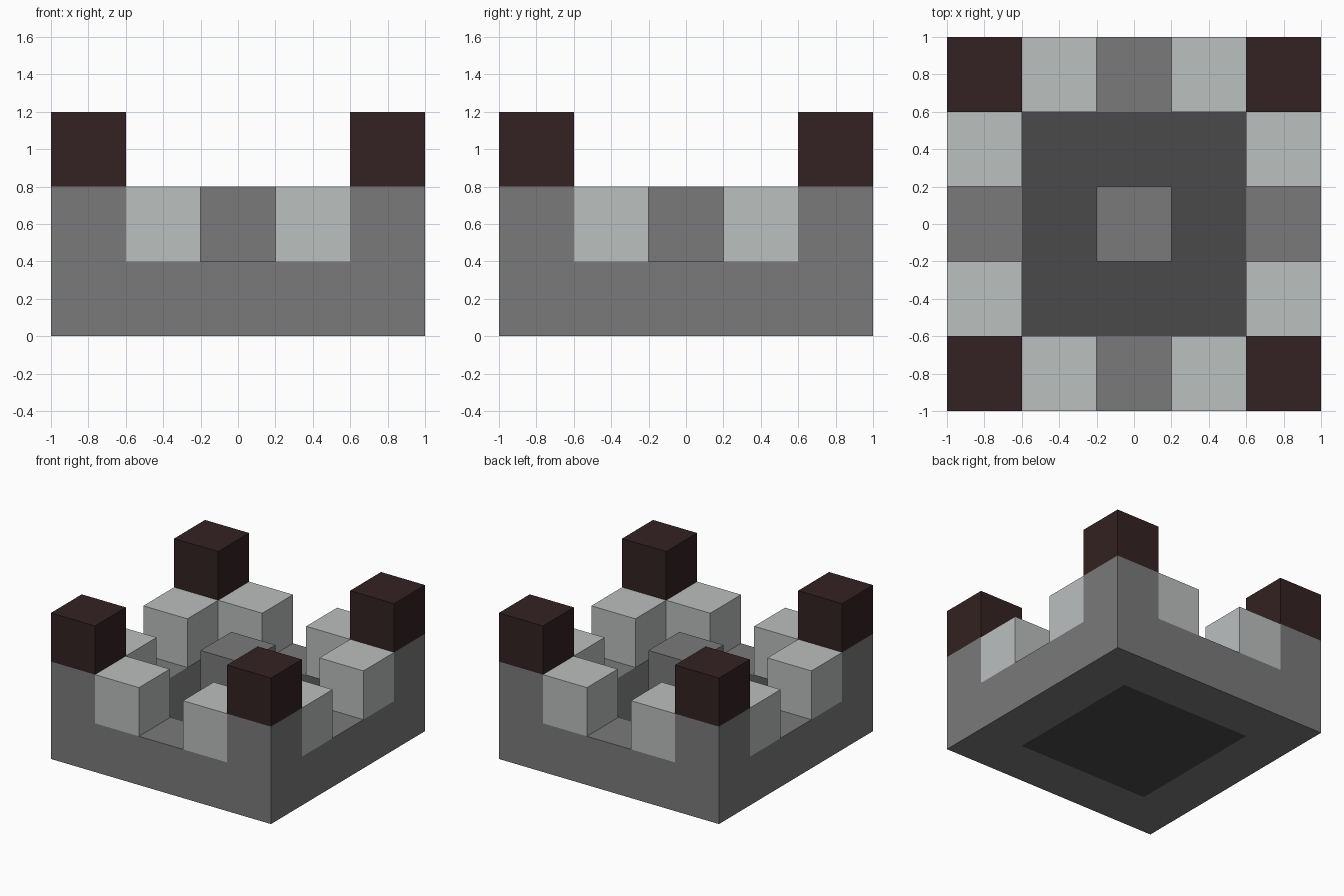
import bpy
import bmesh
from mathutils import Matrix, Vector

cube = bpy.data.objects.get("Cube")
if cube:
    bpy.data.objects.remove(cube, do_unlink=True)

CELL = 0.4


def material(name, r, g, b):
    mat = bpy.data.materials.new(name)
    mat.use_nodes = True
    mat.diffuse_color = (r, g, b, 1)
    mat.node_tree.nodes["Principled BSDF"].inputs["Base Color"].default_value = (r, g, b, 1)
    return mat


grey = material("mid grey stone", 0.195, 0.195, 0.195)
dark = material("dark grey stone", 0.068, 0.068, 0.068)
pale = material("pale stone", 0.50, 0.523, 0.52)
brown = material("dark brown", 0.034, 0.016, 0.016)


def block(name, mat, cell, size=(1, 1, 1)):
    """Box centred on a grid cell, with its base on the given layer."""
    bm = bmesh.new()
    bmesh.ops.create_cube(bm, size=CELL)
    bmesh.ops.transform(bm, matrix=Matrix.Diagonal((*size, 1)), verts=bm.verts)
    x, y, layer = cell
    bmesh.ops.translate(bm, vec=Vector((x, y, layer + size[2] / 2)) * CELL, verts=bm.verts)
    mesh = bpy.data.meshes.new(name)
    bm.to_mesh(mesh)
    bm.free()
    mesh.materials.append(mat)
    obj = bpy.data.objects.new(name, mesh)
    bpy.context.collection.objects.link(obj)
    return obj


# Base: square slab with a darker square on its top and underside
base = block("base", grey, (0, 0, 0), (5, 5, 1))
base.data.materials.append(dark)
bm = bmesh.new()
bm.from_mesh(base.data)
for axis in (Vector((1, 0, 0)), Vector((0, 1, 0))):
    for side in (-1, 1):
        bmesh.ops.bisect_plane(bm, geom=bm.verts[:] + bm.edges[:] + bm.faces[:],
                               plane_co=axis * side * 1.5 * CELL, plane_no=axis)
bm.normal_update()
for face in bm.faces:
    centre = face.calc_center_median()
    inside = max(abs(centre.x), abs(centre.y)) < CELL
    face.material_index = int(inside and abs(face.normal.z) > 0.5)
bm.to_mesh(base.data)
bm.free()

# Raised block in the middle of the floor
block("centre_block", grey, (0, 0, 1))

# Corner posts with caps, and the pale blocks beside them
for sx, side in ((-1, "right"), (1, "left")):
    for sy, end in ((-1, "front"), (1, "back")):
        place = f"{end}_{side}"
        block(f"{place}_post", grey, (2 * sx, 2 * sy, 1))
        block(f"{place}_cap", brown, (2 * sx, 2 * sy, 2))
        block(f"{place}_end_battlement", pale, (sx, 2 * sy, 1))
        block(f"{place}_side_battlement", pale, (2 * sx, sy, 1))
